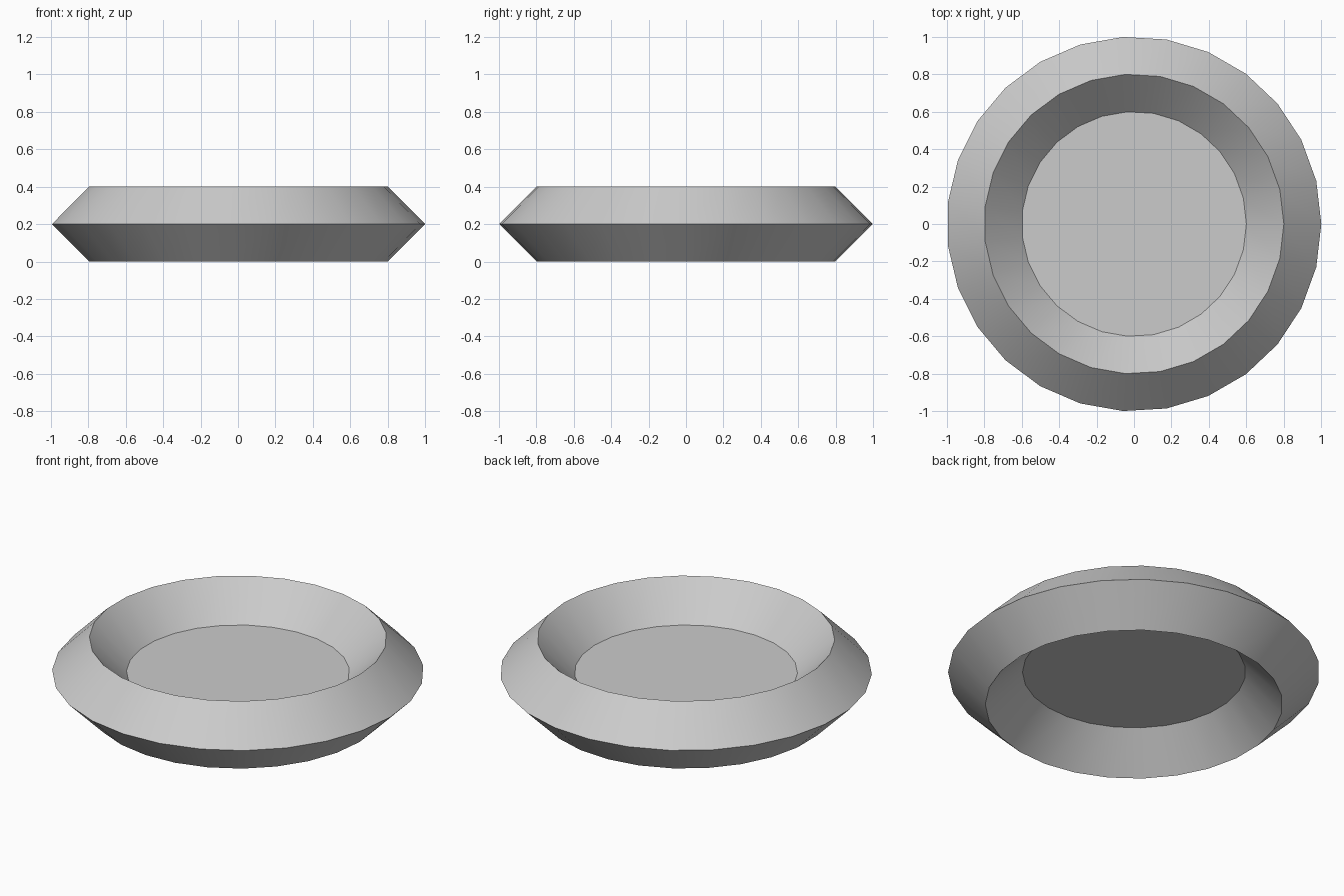
import bpy, math

if "Cube" in bpy.data.objects:
    bpy.data.objects.remove(bpy.data.objects["Cube"])

SIDES = 27

# ring: diamond cross-section swept around a circle
bpy.ops.mesh.primitive_torus_add(major_segments=SIDES, minor_segments=4,
                                 major_radius=0.8, minor_radius=0.2,
                                 location=(0, 0, 0.2))
bpy.context.object.name = "ring"
bpy.ops.object.shade_smooth_by_angle(angle=math.radians(30))

# flat plate filling the middle, matched to the ring's inner corners
pts = [(0.6 * math.cos(a), 0.6 * math.sin(a), 0.2)
       for a in (2 * math.pi * i / SIDES for i in range(SIDES))]
mesh = bpy.data.meshes.new("centre_plate")
mesh.from_pydata(pts, [], [list(range(SIDES))])
plate = bpy.data.objects.new("centre_plate", mesh)
bpy.context.collection.objects.link(plate)
